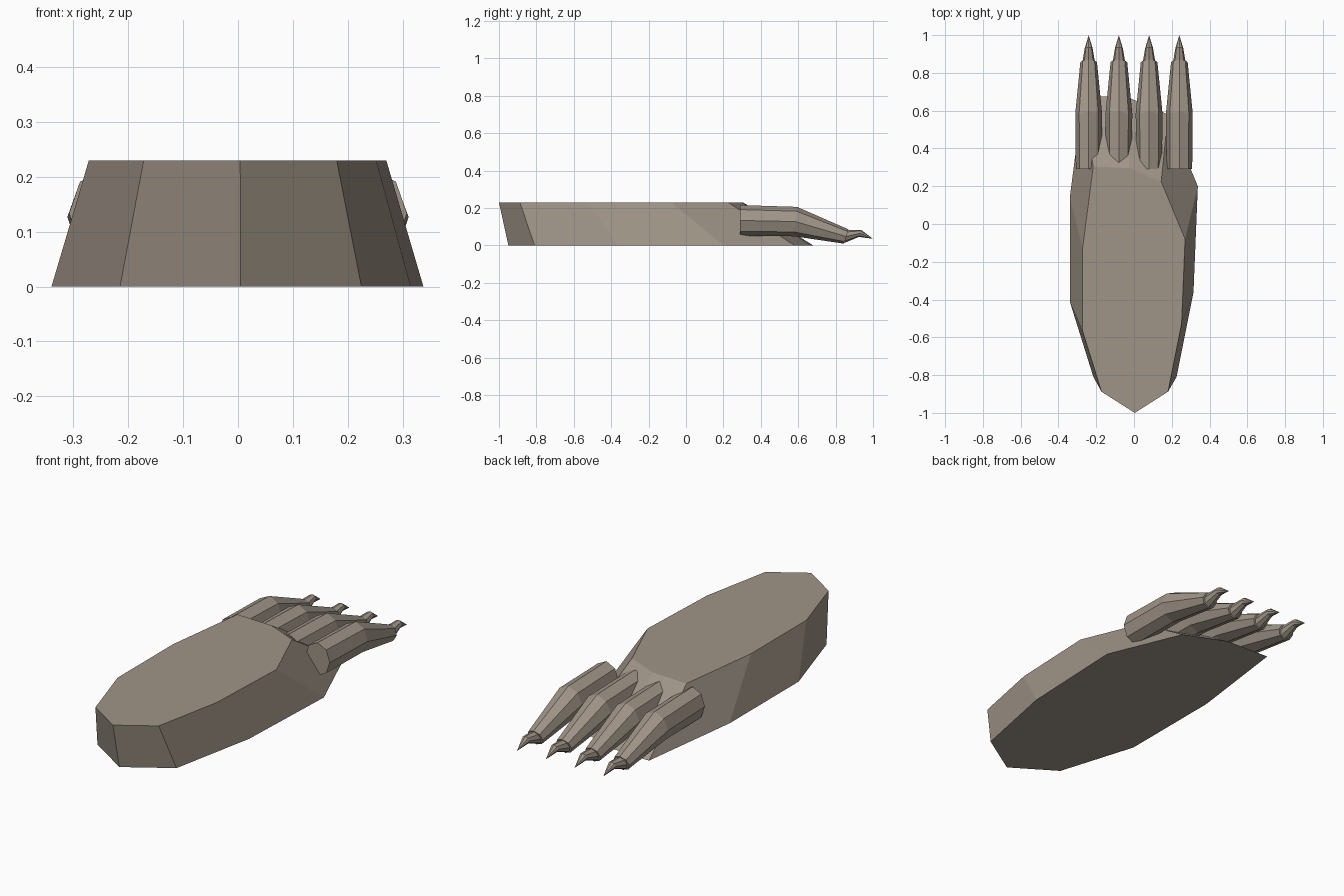
import bpy, bmesh, math
from mathutils import Vector

if "Cube" in bpy.data.objects:
    bpy.data.objects.remove(bpy.data.objects["Cube"])

skin = bpy.data.materials.new("grey_brown_skin")
skin.diffuse_color = (0.35, 0.30, 0.245, 1)
skin.use_nodes = True
skin.node_tree.nodes["Principled BSDF"].inputs["Base Color"].default_value = skin.diffuse_color


def loft(name, rings, tip=None):
    """Skin a closed solid through rings of points, ending in a cap or a tip."""
    bm = bmesh.new()
    loops = [[bm.verts.new(p) for p in ring] for ring in rings]
    n = len(loops[0])
    for a, b in zip(loops, loops[1:]):
        for i in range(n):
            j = (i + 1) % n
            bm.faces.new((a[i], a[j], b[j], b[i]))
    bm.faces.new(loops[0][::-1])
    if tip:
        t = bm.verts.new(tip)
        for i in range(n):
            bm.faces.new((loops[-1][i], loops[-1][(i + 1) % n], t))
    else:
        bm.faces.new(loops[-1])
    bmesh.ops.recalc_face_normals(bm, faces=bm.faces)
    mesh = bpy.data.meshes.new(name)
    bm.to_mesh(mesh)
    bm.free()
    mesh.materials.append(skin)
    obj = bpy.data.objects.new(name, mesh)
    bpy.context.collection.objects.link(obj)
    return obj


def ring(x, y, z, rx, rz, tilt=0.0, sides=8):
    """Oval section across the toe; tilt leans its top forward."""
    pts = []
    for i in range(sides):
        a = 2 * math.pi * i / sides
        h = rz * math.sin(a)
        pts.append(Vector((x + rx * math.cos(a),
                           y + h * math.sin(tilt),
                           z + h * math.cos(tilt))))
    return pts


# Foot body: sole outline, with the top a smaller copy shifted to the heel
sole = [(0.005, -0.95), (0.225, -0.81), (0.315, -0.36), (0.338, 0.20),
        (0.18, 0.58), (-0.03, 0.67), (-0.27, 0.68), (-0.34, 0.14),
        (-0.34, -0.41), (-0.215, -0.81)]
loft("foot_body", [[(x, y, 0) for x, y in sole],
                   [(x * 0.8, y * 0.8 - 0.24, 0.23) for x, y in sole]])

# Four toes, each with a pointed claw
for k, x in enumerate((-0.24, -0.08, 0.08, 0.24), 1):
    loft(f"toe_{k}", [ring(x, 0.29, 0.133, 0.068, 0.082),
                      ring(x, 0.585, 0.127, 0.071, 0.079, 0.1),
                      ring(x, 0.857, 0.047, 0.044, 0.040, 0.3)])
    loft(f"claw_{k}", [ring(x, 0.852, 0.047, 0.034, 0.034, 0.1),
                       ring(x, 0.93, 0.064, 0.021, 0.020, 0.3)],
         tip=(x, 1.0, 0.035))
